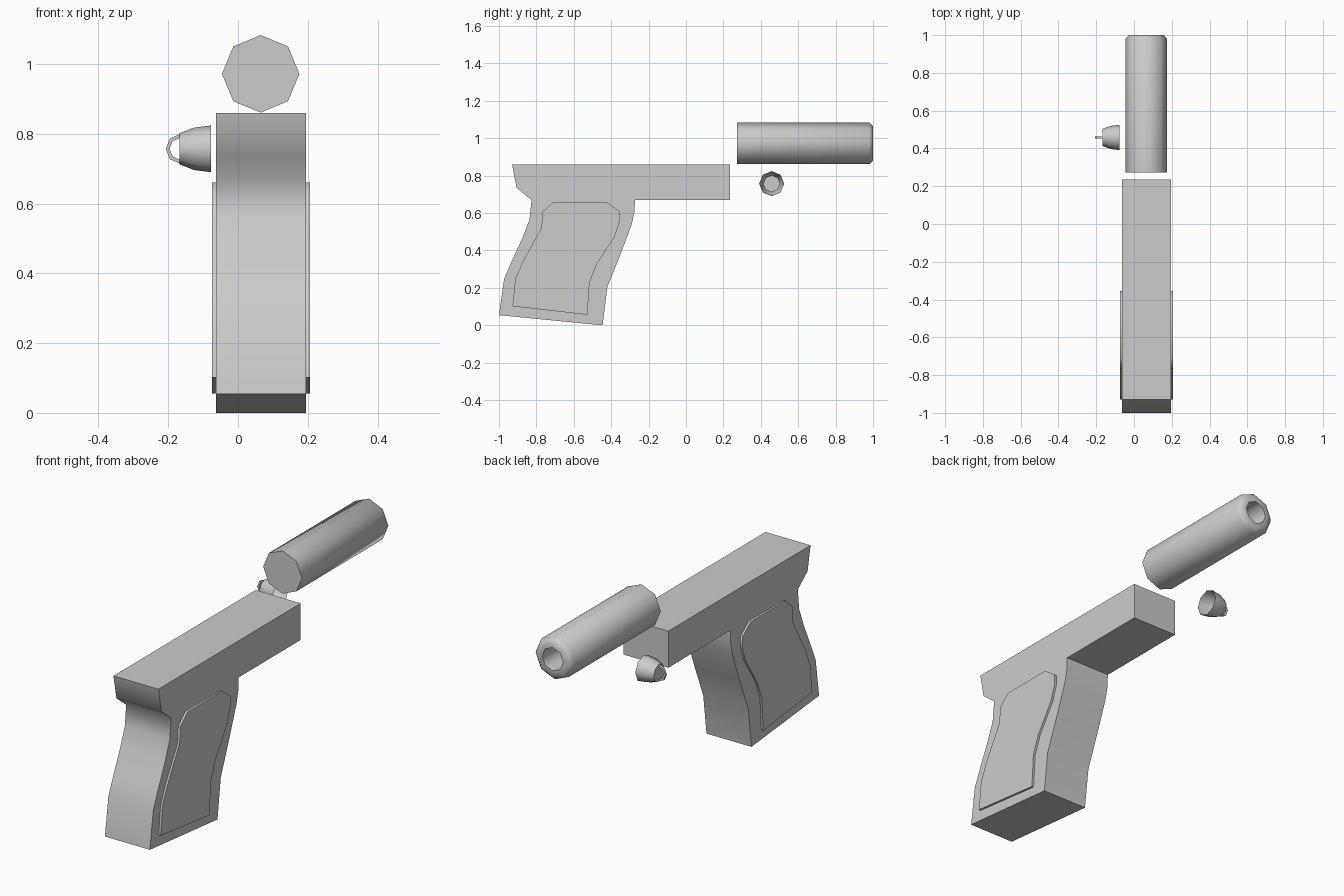
import bpy, bmesh, math
from mathutils import Vector

if "Cube" in bpy.data.objects:
    bpy.data.objects.remove(bpy.data.objects["Cube"])

SIDES = 8
MID_X = 0.066


def finish(name, bm, angle=60):
    bmesh.ops.recalc_face_normals(bm, faces=bm.faces[:])
    mesh = bpy.data.meshes.new(name)
    bm.to_mesh(mesh)
    bm.free()
    ob = bpy.data.objects.new(name, mesh)
    bpy.context.collection.objects.link(ob)
    bpy.ops.object.select_all(action='DESELECT')
    ob.select_set(True)
    bpy.context.view_layer.objects.active = ob
    bpy.ops.object.shade_smooth_by_angle(angle=math.radians(angle))
    return ob


def prism(name, outline, place, lo, hi):
    """Extrude a 2D outline; place(u, v, depth) gives the 3D point."""
    bm = bmesh.new()
    face = bm.faces.new([bm.verts.new(place(u, v, lo)) for u, v in outline])
    ext = bmesh.ops.extrude_face_region(bm, geom=[face])
    shift = Vector(place(0, 0, hi)) - Vector(place(0, 0, lo))
    bmesh.ops.translate(bm, vec=shift,
                        verts=[g for g in ext['geom'] if isinstance(g, bmesh.types.BMVert)])
    return finish(name, bm)


def lathe(name, profile, place, cap_first, cap_last):
    """Octagonal rings along an axis; place(along, a, b) gives the 3D point."""
    bm = bmesh.new()
    rings = []
    for along, r in profile:
        rings.append([bm.verts.new(place(along, r * math.cos(k * math.tau / SIDES),
                                         r * math.sin(k * math.tau / SIDES)))
                      for k in range(SIDES)])
    for a, b in zip(rings, rings[1:]):
        for k in range(SIDES):
            n = (k + 1) % SIDES
            bm.faces.new((a[k], a[n], b[n], b[k]))
    if cap_first:
        bm.faces.new(rings[0])
    if cap_last:
        bm.faces.new(rings[-1])
    return finish(name, bm)


def side(y, z, x):
    return (x, y, z)


# Frame: slide and slanted grip as one side profile
frame = [(-0.93, 0.86), (0.235, 0.86), (0.235, 0.67), (-0.273, 0.67),
         (-0.275, 0.607), (-0.29, 0.54), (-0.35, 0.38), (-0.42, 0.206),
         (-0.446, 0.0), (-1.0, 0.054), (-0.972, 0.25), (-0.933, 0.34),
         (-0.874, 0.468), (-0.837, 0.564), (-0.826, 0.67), (-0.906, 0.735)]
prism("frame", frame, side, MID_X - 0.129, MID_X + 0.129)

# Raised grip panels on both sides
panel = [(-0.708, 0.66), (-0.425, 0.66), (-0.355, 0.607), (-0.355, 0.553),
         (-0.382, 0.473), (-0.479, 0.323), (-0.516, 0.227), (-0.527, 0.056),
         (-0.928, 0.102), (-0.912, 0.25), (-0.874, 0.34), (-0.773, 0.52),
         (-0.767, 0.607)]
for label, s in (("left", -1), ("right", 1)):
    prism(label + "_grip_panel", panel, side, MID_X + s * 0.128, MID_X + s * 0.14)

# Detached octagonal tube with chamfered, bored end
tube = [(0.272, 0.111), (0.98, 0.111), (1.0, 0.092), (1.0, 0.06), (0.85, 0.055)]
lathe("muzzle_tube", tube, lambda t, a, b: (0.065 + a, t, 0.972 + b), True, True)

# Small open cup floating beside the tube
CUP_Y, CUP_Z = 0.458, 0.757
cup = [(-0.077, 0.067), (-0.125, 0.061), (-0.167, 0.045)]
lathe("cup", cup, lambda t, a, b: (t, CUP_Y + a, CUP_Z + b), False, True)

# Thin half-octagon loop on the closed end of the cup
loop = []
for r_x, r_z, steps in ((0.04, 0.042, range(5)), (0.029, 0.031, range(4, -1, -1))):
    for k in steps:
        ang = math.pi / 2 + k * math.pi / 4
        loop.append((-0.167 + r_x * math.cos(ang), CUP_Z + r_z * math.sin(ang)))
prism("cup_loop", loop, lambda x, z, y: (x, y, z), CUP_Y - 0.006, CUP_Y + 0.006)
